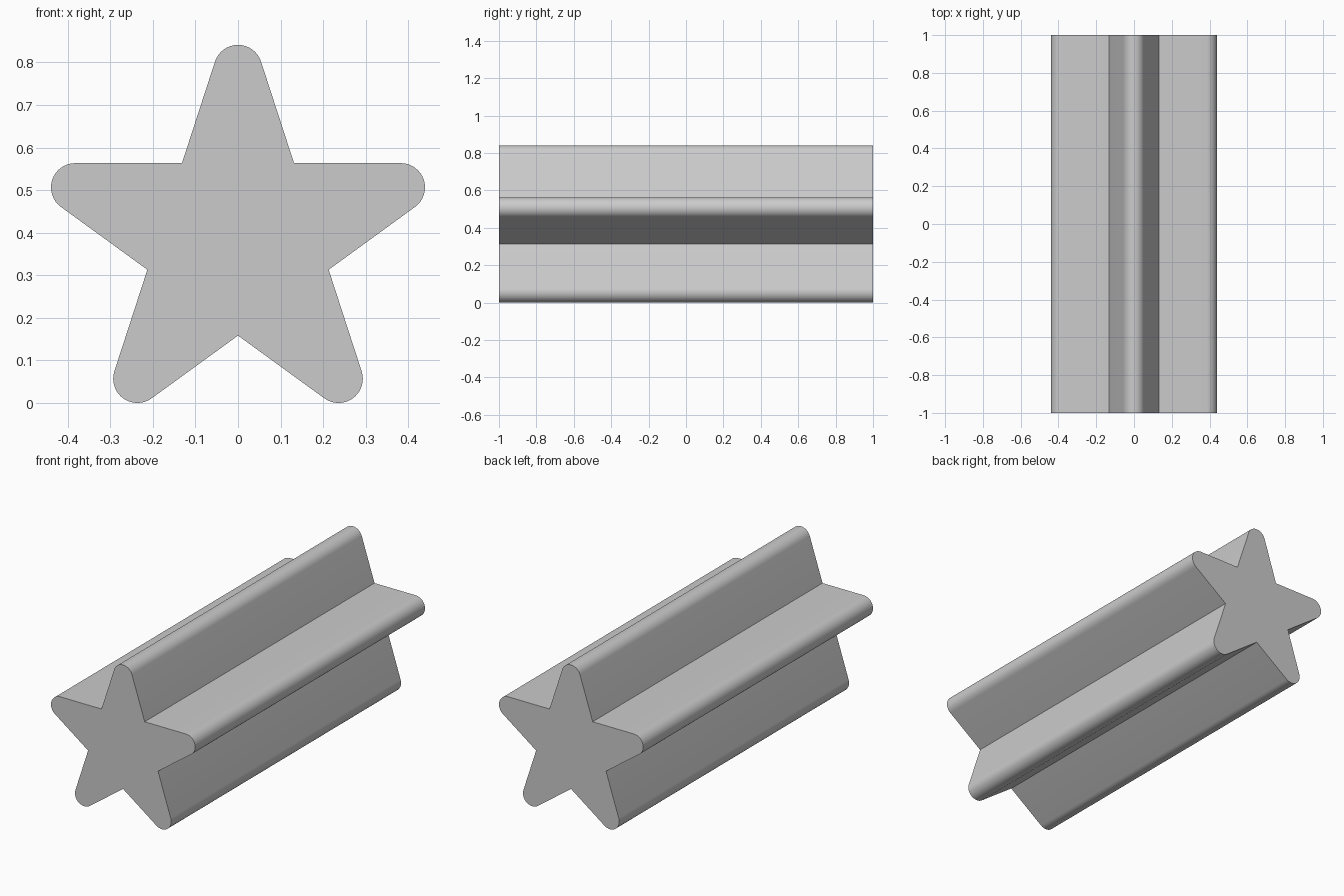
import bpy, bmesh
from math import sin, cos, radians

if "Cube" in bpy.data.objects:
    bpy.data.objects.remove(bpy.data.objects["Cube"])

TIP_DIST, TIP_R, NOTCH_R = 0.4022, 0.0569, 0.224
CENTRE_Z = TIP_DIST * cos(radians(36)) + TIP_R   # lower tips rest on z = 0
ARC_STEPS = 16

# Five-pointed outline: rounded tip arc followed by a sharp notch
outline = []
for i in range(5):
    axis = 90 + 72 * i
    cx = TIP_DIST * cos(radians(axis))
    cz = CENTRE_Z + TIP_DIST * sin(radians(axis))
    for s in range(ARC_STEPS + 1):
        a = radians(axis - 72 + 144 * s / ARC_STEPS)
        outline.append((cx + TIP_R * cos(a), cz + TIP_R * sin(a)))
    n = radians(axis + 36)
    outline.append((NOTCH_R * cos(n), CENTRE_Z + NOTCH_R * sin(n)))

# Extrude the outline along y
bm = bmesh.new()
cap = bm.faces.new([bm.verts.new((x, -1, z)) for x, z in outline])
res = bmesh.ops.extrude_face_region(bm, geom=[cap], use_keep_orig=True)
for v in res["geom"]:
    if isinstance(v, bmesh.types.BMVert):
        v.co.y = 1
bmesh.ops.recalc_face_normals(bm, faces=bm.faces)

mesh = bpy.data.meshes.new("star_prism")
bm.to_mesh(mesh)
bm.free()
star = bpy.data.objects.new("star_prism", mesh)
bpy.context.collection.objects.link(star)

# Smooth rounded tips, crisp notches and end caps
bpy.context.view_layer.objects.active = star
star.select_set(True)
bpy.ops.object.shade_smooth_by_angle(angle=radians(30))
